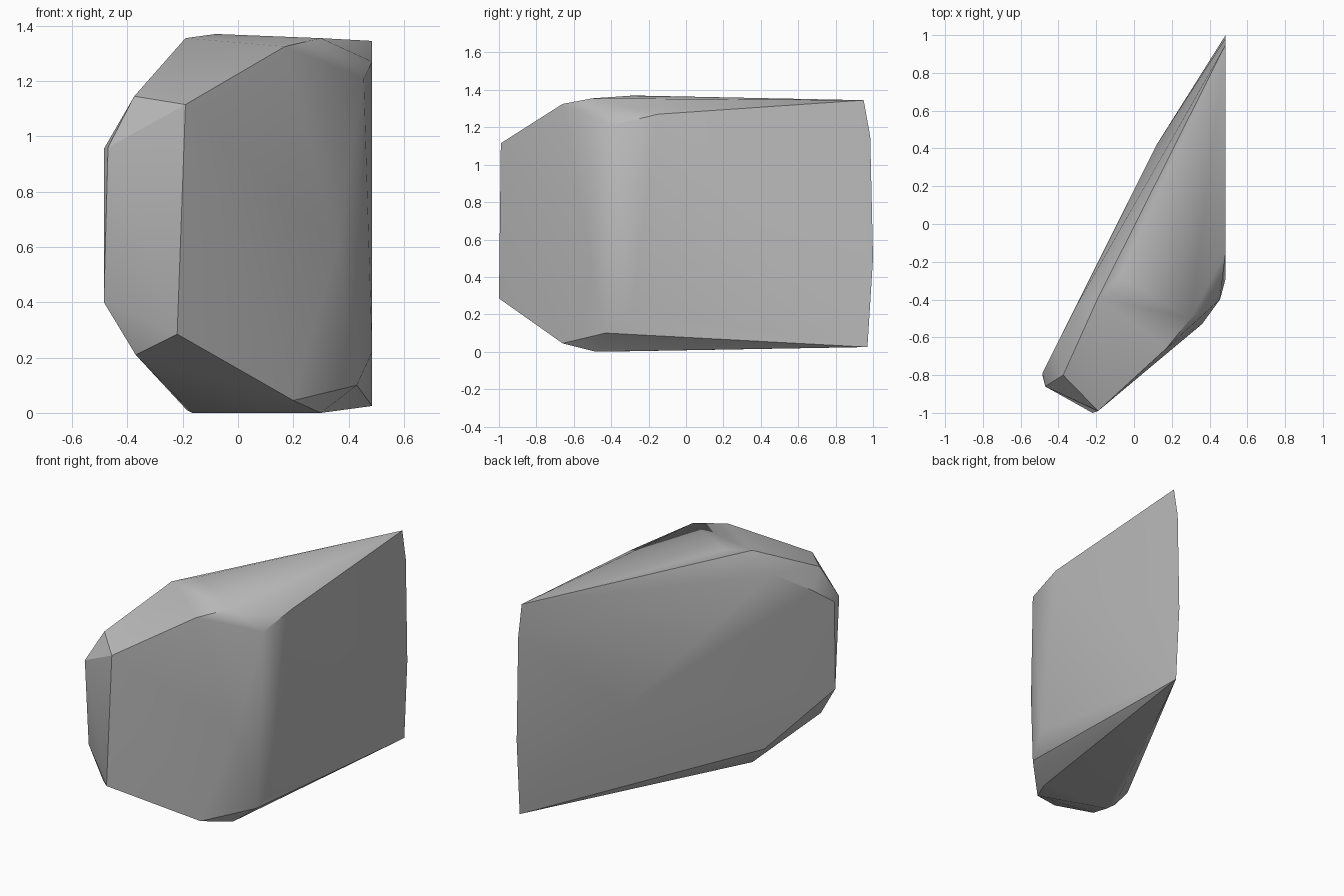
import bpy
import bmesh
from math import radians
from mathutils import Vector

default_cube = bpy.data.objects.get("Cube")
if default_cube:
    bpy.data.objects.remove(default_cube, do_unlink=True)


def make_material(name, colour):
    material = bpy.data.materials.new(name)
    material.use_nodes = True
    material.diffuse_color = colour
    shader = next(n for n in material.node_tree.nodes if n.type == "BSDF_PRINCIPLED")
    shader.inputs["Base Color"].default_value = colour
    return material


def make_boulder(name, corner_groups, material, sharp_angle):
    """Wrap a tight convex skin around the corner points of a rock."""
    mesh = bpy.data.meshes.new(name)
    bm = bmesh.new()
    for corners in corner_groups.values():
        for corner in corners:
            bm.verts.new(Vector(corner))
    hull = bmesh.ops.convex_hull(bm, input=bm.verts[:])
    loose = {g for g in hull["geom_interior"] + hull["geom_unused"]
             if isinstance(g, bmesh.types.BMVert)}
    bmesh.ops.delete(bm, geom=list(loose), context="VERTS")
    bmesh.ops.recalc_face_normals(bm, faces=bm.faces[:])
    bm.to_mesh(mesh)
    bm.free()
    mesh.materials.append(material)
    rock = bpy.data.objects.new(name, mesh)
    bpy.context.scene.collection.objects.link(rock)

    # Soft facets with crisp breaks
    bpy.ops.object.select_all(action="DESELECT")
    rock.select_set(True)
    bpy.context.view_layer.objects.active = rock
    bpy.ops.object.shade_smooth_by_angle(angle=sharp_angle)
    return rock


# Corners of the rock, grouped by the region they shape
rock_corners = {
    "top_cap": [(-.19, -.39, 1.355), (-.08, -.28, 1.37), (.3, -.5, 1.355),
                (.17, -.66, 1.325)],
    "narrow_end": [(-.375, -.8, 1.145), (-.47, -.86, .96), (-.485, -.79, .955),
                   (-.485, -.8, .4), (-.37, -.82, .21)],
    "front_edge": [(-.19, -.99, 1.115), (-.22, -1, .285)],
    "rounded_corner": [(.455, -.4, 1.21), (.485, -.15, 1.27), (.36, -.53, .6),
                       (.485, -.29, .22), (.43, -.43, .1)],
    "far_edge": [(.485, .95, 1.345), (.485, .985, 1.15), (.485, 1, .5),
                 (.485, .97, .025)],
    "back_bulge": [(-.303, -.43, 1.22), (-.42, -.66, 1.06), (.12, .42, .6),
                   (-.275, -.39, .12)],
    "underside": [(-.185, -.4, .01), (-.165, -.45, 0), (.3, -.48, 0),
                  (.2, -.66, .045)],
}

stone_grey = make_material("stone grey", (.5, .5, .5, 1))
make_boulder("boulder", rock_corners, stone_grey, radians(30))
